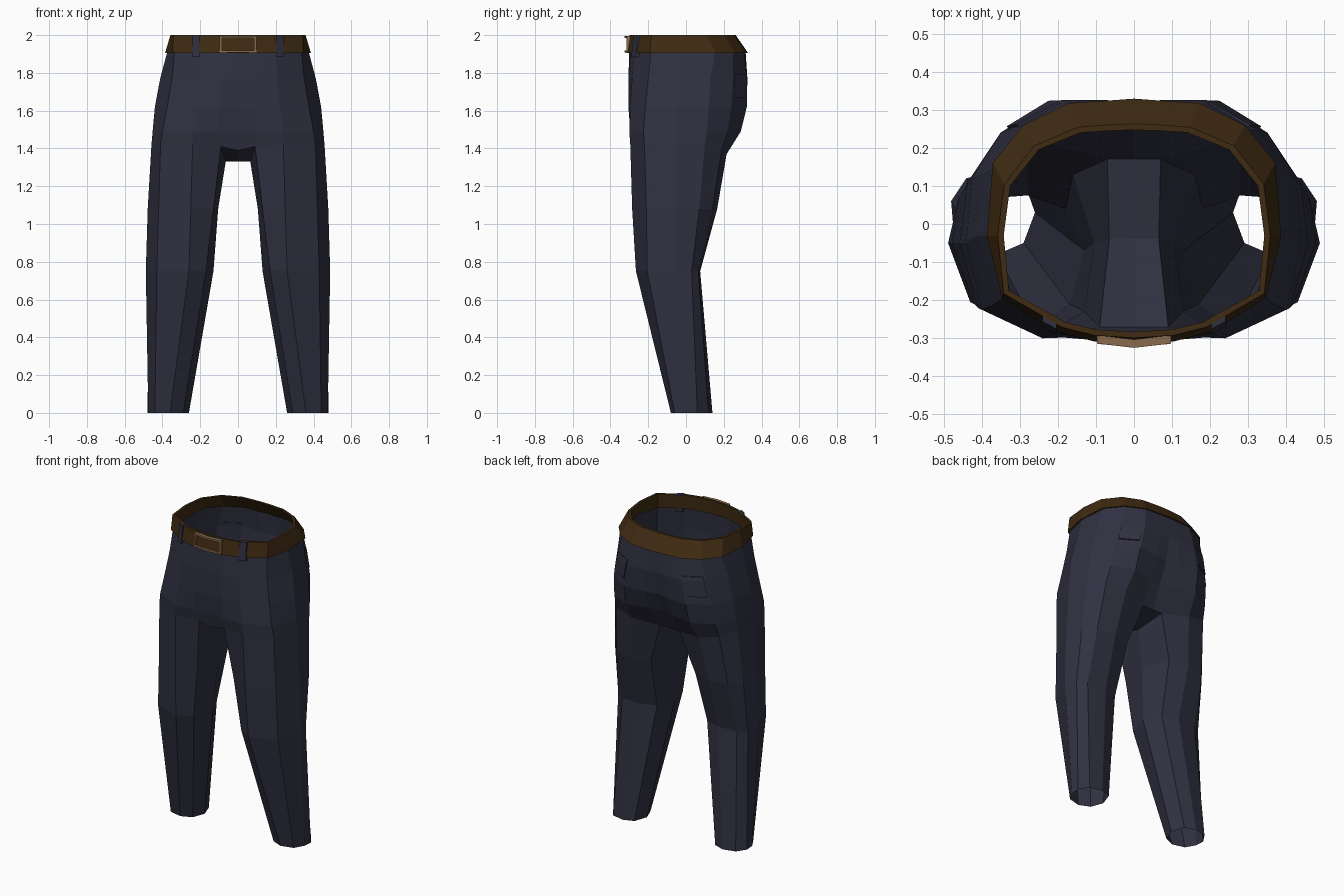
import bpy, bmesh
from mathutils import Vector

if "Cube" in bpy.data.objects:
    bpy.data.objects.remove(bpy.data.objects["Cube"])


def material(name, rgb):
    m = bpy.data.materials.new(name)
    m.diffuse_color = (*rgb, 1)
    m.use_nodes = True
    m.node_tree.nodes["Principled BSDF"].inputs["Base Color"].default_value = m.diffuse_color
    return m


NAVY = material("navy cloth", (0.030, 0.030, 0.054))
BROWN = material("brown leather", (0.050, 0.024, 0.006))
TAN = material("tan metal", (0.25, 0.145, 0.075))


def make(name, bm, mat):
    """Turn a right-hand half into a mirrored, flat-shaded object."""
    bmesh.ops.recalc_face_normals(bm, faces=bm.faces[:])
    me = bpy.data.meshes.new(name)
    bm.to_mesh(me)
    bm.free()
    me.materials.append(mat)
    ob = bpy.data.objects.new(name, me)
    bpy.context.collection.objects.link(ob)
    mod = ob.modifiers.new("mirror", 'MIRROR')
    mod.use_clip = True
    mod.merge_threshold = 0.0005
    return ob


def ring(bm, pts, z=None):
    return [bm.verts.new(p if z is None else (p[0], p[1], z)) for p in pts]


def bridge(bm, a, b, closed=False):
    n = len(a)
    for i in range(n if closed else n - 1):
        j = (i + 1) % n
        bm.faces.new((a[i], a[j], b[j], b[i]))


def prism(bm, front, depth):
    """Solid from a front outline pushed back along y."""
    f = ring(bm, front)
    b = ring(bm, [(x, y + depth, z) for x, y, z in front])
    bm.faces.new(f)
    bm.faces.new(b[::-1])
    bridge(bm, f, b, True)


# Leg sections from hem to upper thigh, front-inner point first, around the outside
LEG = [
    (0.0, [(.29, -.05), (.36, -.08), (.44, -.06), (.475, 0), (.48, .06),
           (.44, .12), (.36, .14), (.29, .115), (.26, .03)]),
    (0.75, [(.17, -.21), (.26, -.265), (.43, -.205), (.488, -.05), (.465, .03),
            (.41, .065), (.28, .075), (.18, .04), (.13, -.07)]),
    (1.08, [(.13, -.23), (.25, -.285), (.42, -.21), (.478, -.05), (.46, .07),
            (.40, .14), (.28, .165), (.16, .13), (.105, -.05)]),
]
# Top of the thigh and crotch seam
ROOT = [(.09, -.27, 1.41), (.24, -.295, 1.42), (.41, -.22, 1.42), (.458, -.05, 1.42),
        (.44, .10, 1.42), (.37, .19, 1.40), (.24, .215, 1.37), (.07, .17, 1.35),
        (.065, -.04, 1.33)]
SEAM = [(0, -.27, 1.39), (0, -.04, 1.33), (0, .17, 1.35)]
# Hip sections from centre front around the side to centre back
HIPS = [
    (1.49, [(0, -.285), (.10, -.295), (.24, -.30), (.40, -.225), (.452, -.05),
            (.437, .11), (.36, .22), (.23, .29), (.08, .255), (0, .235)]),
    (1.62, [(0, -.305), (.10, -.305), (.22, -.295), (.375, -.215), (.44, -.05),
            (.425, .12), (.35, .24), (.22, .322), (.08, .31), (0, .295)]),
    (1.77, [(0, -.305), (.10, -.305), (.21, -.285), (.35, -.20), (.412, -.03),
            (.395, .13), (.32, .25), (.19, .325), (.07, .325), (0, .32)]),
    (1.92, [(0, -.30), (.10, -.295), (.20, -.27), (.335, -.185), (.372, -.03),
            (.358, .155), (.28, .25), (.165, .305), (.07, .31), (0, .315)]),
]

# Trousers: open shell, leg bridged into hips and crotch strip
bm = bmesh.new()
legs = [ring(bm, pts, z) for z, pts in LEG]
root = ring(bm, ROOT)
legs.append(root)
for a, b in zip(legs, legs[1:]):
    bridge(bm, a, b, True)
seam = ring(bm, SEAM)
bridge(bm, seam, [root[0], root[8], root[7]])
hips = [[seam[0]] + root[:8] + [seam[2]]]
hips += [ring(bm, pts, z) for z, pts in HIPS]
for a, b in zip(hips, hips[1:]):
    bridge(bm, a, b)
make("trousers", bm, NAVY)

# Belt: leather band leaning inward toward the back
WAIST = HIPS[-1][1]
TOP = [(0, -.283), (.10, -.277), (.18, -.258), (.328, -.175), (.342, -.03),
       (.325, .10), (.25, .195), (.14, .24), (.06, .245), (0, .247)]


def grow(pts, d):
    out = []
    for x, y in pts:
        v = Vector((x, y))
        v += v.normalized() * d
        out.append((v.x, v.y))
    return out


bm = bmesh.new()
loops = [ring(bm, grow(WAIST, -.012), 1.91), ring(bm, grow(WAIST, .014), 1.905),
         ring(bm, grow(TOP, .016), 2.0), ring(bm, TOP, 2.0)]
for a, b in zip(loops, loops[1:] + loops[:1]):
    bridge(bm, a, b)
make("belt", bm, BROWN)

# Buckle: bent rectangular frame
bm = bmesh.new()
for z0, z1 in ((1.907, 1.919), (1.984, 1.996)):
    prism(bm, [(0, -.325, z0), (.097, -.314, z0), (.097, -.314, z1), (0, -.325, z1)], .022)
prism(bm, [(.084, -.316, 1.919), (.097, -.314, 1.919),
           (.097, -.314, 1.984), (.084, -.316, 1.984)], .022)
make("buckle", bm, TAN)

# Belt loops at the front
bm = bmesh.new()
prism(bm, [(.205, -.290, 1.885), (.242, -.268, 1.885),
           (.240, -.256, 2.0), (.203, -.276, 2.0)], .032)
make("belt_loops", bm, NAVY)

# Back pockets: thin plates following the seat
bm = bmesh.new()


def seat_point(t, z, off):
    for (z0, a), (z1, b) in zip(HIPS, HIPS[1:]):
        if z0 <= z <= z1:
            k = (z - z0) / (z1 - z0)
            p, q = (Vector(a[i]).lerp(Vector(b[i]), k) for i in (6, 7))
            d = (q - p).normalized()
            v = p.lerp(q, t) + Vector((-d.y, d.x)) * -off
            return (v.x, v.y, z)


def plate_row(z, off):
    return ring(bm, [seat_point(.08, z, -.004), seat_point(.08, z, off),
                     seat_point(.92, z, off), seat_point(.92, z, -.004)])


rows = [plate_row(1.67, .008), plate_row(1.77, .006), plate_row(1.795, .005)]
for a, b in zip(rows, rows[1:]):
    bridge(bm, a, b, True)
bm.faces.new(rows[0])
bm.faces.new(rows[-1][::-1])
make("back_pockets", bm, NAVY)
